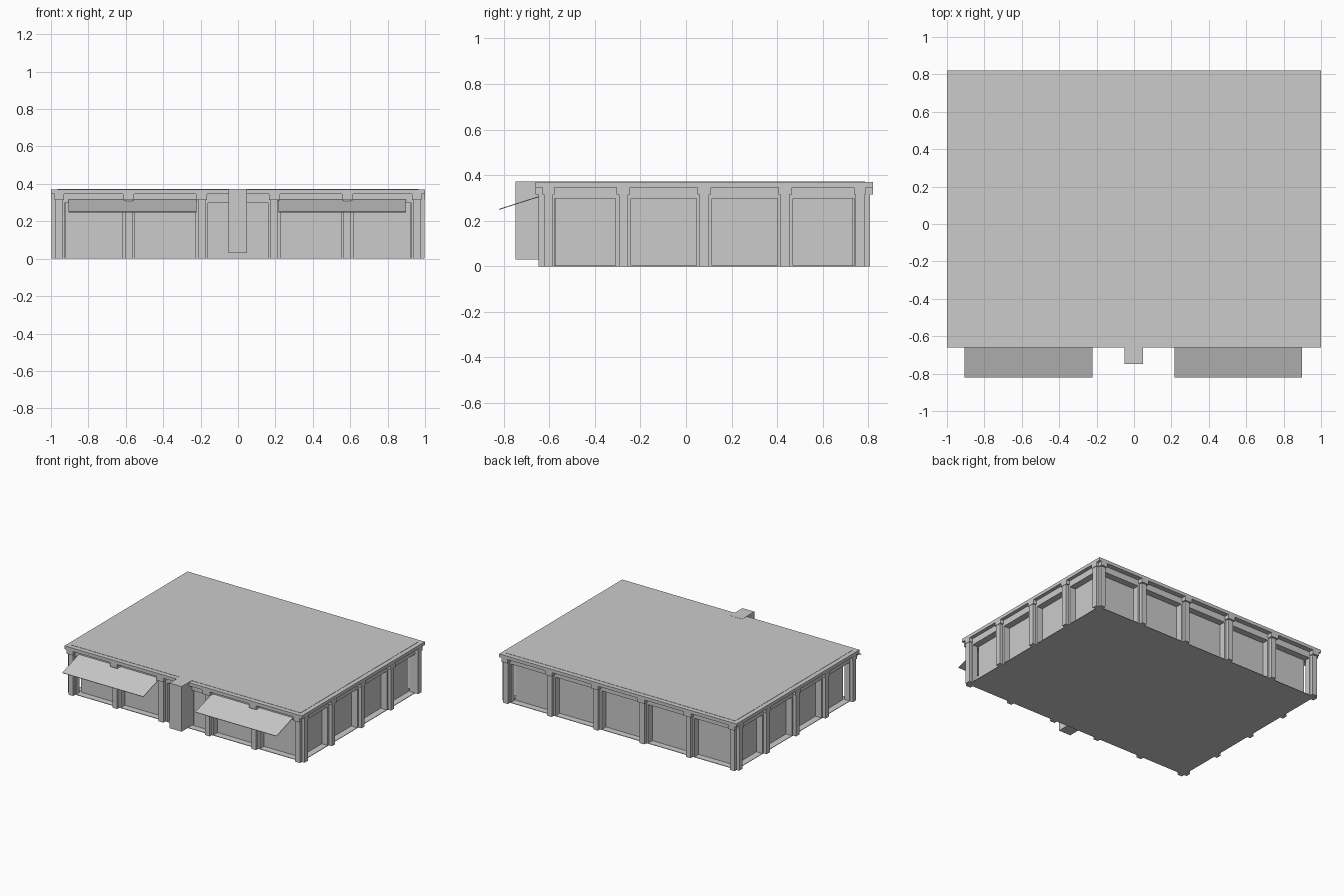
import bpy
import math

if "Cube" in bpy.data.objects:
    bpy.data.objects.remove(bpy.data.objects["Cube"], do_unlink=True)

GREY = (0.6, 0.6, 0.6, 1)
concrete = bpy.data.materials.new("light_grey")
concrete.use_nodes = True
concrete.diffuse_color = GREY
concrete.node_tree.nodes["Principled BSDF"].inputs["Base Color"].default_value = GREY

CY = 0.08                 # hall centre in y
WX, WY = 0.972, 0.702     # half size at the wall plane
RECESS = 0.05             # depth of the bay panels
BAY_TOP, CORNICE, TOP = 0.297, 0.345, 0.37
STEP = 0.025              # how far pilasters stand out


def box(name, x0, x1, y0, y1, z0, z1):
    bpy.ops.mesh.primitive_cube_add(
        size=1, location=((x0 + x1) / 2, (y0 + y1) / 2, (z0 + z1) / 2))
    ob = bpy.context.object
    ob.name = name
    ob.scale = (abs(x1 - x0), abs(y1 - y0), z1 - z0)
    bpy.ops.object.transform_apply(location=False, rotation=False, scale=True)
    ob.data.materials.append(concrete)
    return ob


def hall_box(name, hx, hy, z0, z1):
    return box(name, -hx, hx, CY - hy, CY + hy, z0, z1)


def wall_box(name, side, along, half, inner, outer, z0, z1):
    """Box on one wall: side is an axis and sign, depths measured from the centre."""
    axis, sign = side
    if axis == "x":
        return box(name, sign * inner, sign * outer,
                   CY + along - half, CY + along + half, z0, z1)
    return box(name, along - half, along + half,
               CY + sign * inner, CY + sign * outer, z0, z1)


# Main body: recessed panels, floor slab, frieze and roof
hall_box("bay_panels", WX - RECESS, WY - RECESS, 0, CORNICE)
hall_box("floor_slab", WX, WY, 0, 0.004)
hall_box("frieze", WX, WY, BAY_TOP, CORNICE)
hall_box("cornice", 0.999, 0.74, CORNICE, TOP)
hall_box("roof_panel", 0.965, 0.705, TOP, TOP + 0.002)

# Solid corner posts
for sx in (-1, 1):
    for sy in (-1, 1):
        box("corner_post", sx * 0.928, sx * WX,
            CY + sy * 0.658, CY + sy * WY, 0, BAY_TOP)

# Pilasters with jambs and capitals on all four walls
walls = {
    "x": (WX, (-0.683, -0.355, 0, 0.355, 0.683)),
    "y": (WY, (-0.955, -0.585, -0.195, 0.195, 0.585, 0.955)),
}
for axis, (plane, places) in walls.items():
    for sign in (-1, 1):
        side = (axis, sign)
        for along in places:
            if abs(along) < max(places):
                wall_box("bay_jamb", side, along, 0.034,
                         plane - RECESS - 0.01, plane, 0, BAY_TOP)
            wall_box("pilaster", side, along, 0.02,
                     plane - 0.01, plane + STEP, 0, CORNICE)
            half = 0.03 if abs(along) < max(places) else 0.026
            edge = 1.0 if axis == "x" else 0.74
            wall_box("capital", side, along, half,
                     plane - 0.01, edge, 0.315, CORNICE)

# Central pier on the front
box("front_pier", -0.052, 0.049, -0.748, -0.6, 0.03, TOP + 0.003)

# Sloping awnings on the front
y_in, z_in, y_out, z_out = -0.61, 0.317, -0.82, 0.25
length = math.hypot(y_in - y_out, z_in - z_out)
for name, centre in (("awning_right", -0.564), ("awning_left", 0.557)):
    awning = box(name, -0.341, 0.341, -length / 2, length / 2, -0.002, 0.002)
    awning.location = (centre, (y_in + y_out) / 2, (z_in + z_out) / 2)
    awning.rotation_euler.x = math.atan2(z_in - z_out, y_in - y_out)
